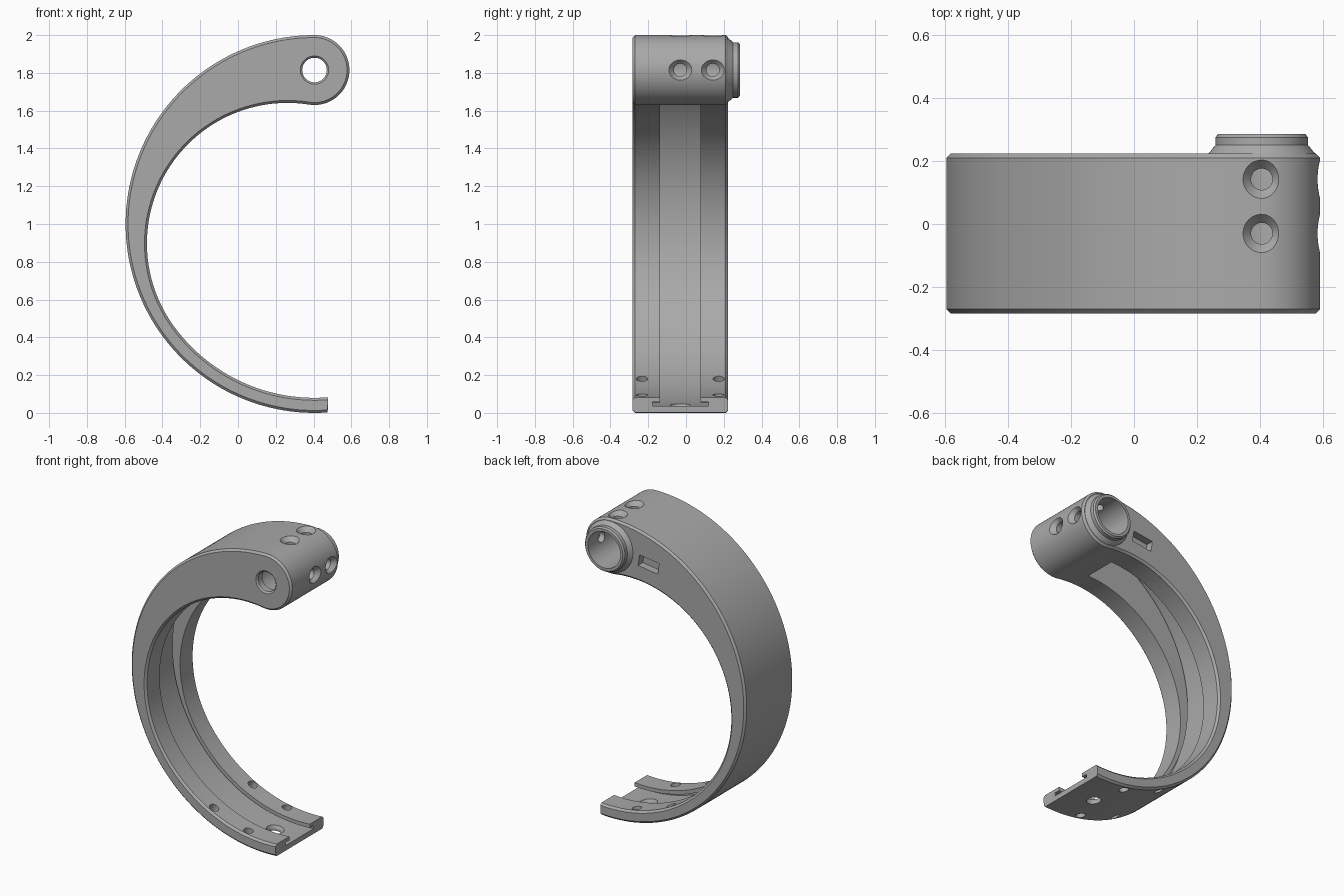
import bpy, bmesh
from math import radians, degrees, sin, cos, hypot, atan2
from mathutils import Vector, Matrix

if "Cube" in bpy.data.objects:
    bpy.data.objects.remove(bpy.data.objects["Cube"])

grey = bpy.data.materials.new("plain grey")
grey.use_nodes = True
colour = (0.4, 0.4, 0.4, 1)
grey.diffuse_color = colour
grey.node_tree.nodes["Principled BSDF"].inputs["Base Color"].default_value = colour

CX, CZ = 0.405, 1.0           # centre of the outer ring
HUB_Z, HUB_R = 1.815, 0.185   # pivot hub
IX, IZ = 0.262, 0.897         # centre of the upper inner arc
FRONT, BACK = -0.283, 0.223
MID = (FRONT + BACK) / 2
CHAMFER = 0.013


def arc(cx, cz, r, a0, a1, n):
    angles = [radians(a0 + (a1 - a0) * i / n) for i in range(n + 1)]
    return [(cx + r * cos(a), cz + r * sin(a)) for a in angles]


def loft(name, rings):
    """Closed solid through matching rings of points, with flat end caps."""
    bm = bmesh.new()
    rings = [[bm.verts.new(p) for p in ring] for ring in rings]
    n = len(rings[0])
    for a, b in zip(rings, rings[1:]):
        for i in range(n):
            j = (i + 1) % n
            bm.faces.new((a[i], a[j], b[j], b[i]))
    bm.faces.new(rings[0][::-1])
    bm.faces.new(rings[-1])
    bm.normal_update()
    if bm.calc_volume(signed=True) < 0:
        bmesh.ops.reverse_faces(bm, faces=bm.faces[:])
    mesh = bpy.data.meshes.new(name)
    bm.to_mesh(mesh)
    bm.free()
    mesh.materials.append(grey)
    ob = bpy.data.objects.new(name, mesh)
    bpy.context.scene.collection.objects.link(ob)
    return ob


def prism(name, pts, y0, y1):
    return loft(name, [[(x, y, z) for x, z in pts] for y in (y0, y1)])


def turned(name, base, axis, profile, n=48):
    """Solid of revolution from (distance, radius) stations along an axis."""
    rot = Vector(axis).to_track_quat('Z', 'Y').to_matrix().to_4x4()
    mat = Matrix.Translation(base) @ rot
    return loft(name, [[mat @ Vector((x, y, d)) for x, y in arc(0, 0, r, 0, 360 - 360 / n, n - 1)]
                       for d, r in profile])


def combine(target, tool, operation='DIFFERENCE'):
    """Boolean the tool into the target, using the first solver that succeeds."""
    mod = target.modifiers.new(tool.name, 'BOOLEAN')
    mod.operation, mod.object = operation, tool
    for solver in ('EXACT', 'MANIFOLD', 'FLOAT'):
        mod.solver = solver
        graph = bpy.context.evaluated_depsgraph_get()
        result = bpy.data.meshes.new_from_object(target.evaluated_get(graph))
        if len(result.polygons) > len(target.data.polygons) / 2:
            target.data = result
            break
    target.modifiers.remove(mod)
    bpy.data.objects.remove(tool)


def outline(inset):
    """Outer arc, round hub, tight upper inner arc, concentric lower arc."""
    hub_dist = hypot(CX - IX, HUB_Z - IZ)
    upper_r = hub_dist - HUB_R
    lower_r = upper_r + hypot(CX - IX, CZ - IZ)
    hub_angle = degrees(atan2(HUB_Z - IZ, CX - IX))
    join_angle = degrees(atan2(CZ - IZ, CX - IX)) + 180
    return (arc(CX, CZ, 1.0 - inset, 274, 90, 110)
            + arc(CX, HUB_Z, HUB_R - inset, 90, hub_angle - 180, 48)[1:]
            + arc(IX, IZ, upper_r + inset, hub_angle, join_angle, 72)[1:]
            + arc(CX, CZ, lower_r + inset, join_angle, 274.4, 36)[1:])


# Hook body with chamfered rims
body = loft("hook_body", [[(x, y, z) for x, z in outline(inset)] for y, inset in
                          ((FRONT, CHAMFER), (FRONT + CHAMFER, 0),
                           (BACK - CHAMFER, 0), (BACK, CHAMFER))])

# Raised collar at the back of the hub
collar = turned("collar", (CX, 0.1, HUB_Z), (0, 1, 0),
                [(0, 0.165), (0.11, 0.18), (0.15, 0.147), (0.175, 0.147), (0.185, 0.138)], 64)
combine(body, collar, 'UNION')

# T-shaped channel on the inside of the hook
for name, r0, r1, half in (("channel_mouth", 0.6, 0.96, 0.108),
                           ("channel_undercut", 0.945, 0.966, 0.148)):
    sector = arc(CX, CZ, r1, 104, 282, 110) + arc(CX, CZ, r0, 282, 104, 110)
    combine(body, prism(name, sector, MID - half, MID + half))

# Stepped pivot bore: wide from the back, narrow through the front
combine(body, turned("bore", (CX, 0.3, HUB_Z), (0, -1, 0),
                     [(0, 0.12), (0.53, 0.12)], 64))
combine(body, turned("front_hole", (CX, FRONT - 0.01, HUB_Z), (0, 1, 0),
                     [(0, 0.085), (0.02, 0.065), (0.15, 0.065)]))

# Countersunk set-screw holes on the top and the side of the hub
for axis in ((0, 0, 1), (1, 0, 0)):
    for y in (MID, 0.142):
        start = Vector((CX, y, HUB_Z)) + Vector(axis) * (HUB_R + 0.01)
        combine(body, turned("screw_hole", start, -Vector(axis),
                             [(0, 0.07), (0.04, 0.034), (0.15, 0.034)], 32))


# Holes through the lower tail: four pins and one centre screw
def tail_hole(angle, y, profile):
    out = Vector((-sin(radians(angle)), 0, -cos(radians(angle))))
    base = Vector((CX, y, CZ)) + out * 0.85
    combine(body, turned("tail_hole", base, out, profile, 32))


for angle in (10.3, 27):
    for side in (-1, 1):
        tail_hole(angle, MID + side * 0.203, [(0, 0.03), (0.2, 0.03)])
tail_hole(6.5, MID, [(0, 0.055), (0.115, 0.055), (0.135, 0.045), (0.2, 0.045)])

# Small rectangular pocket on the back face beside the hub
ca, sa = cos(radians(8)), sin(radians(8))
pocket = [(0.12 + u * ca - v * sa, 1.77 + u * sa + v * ca)
          for u, v in ((-0.073, -0.037), (0.073, -0.037), (0.073, 0.037), (-0.073, 0.037))]
combine(body, prism("pocket", pocket, BACK - 0.05, BACK + 0.05))

# Smooth curved walls, crisp edges
bpy.ops.object.select_all(action='DESELECT')
body.select_set(True)
bpy.context.view_layer.objects.active = body
bpy.ops.object.shade_smooth_by_angle(angle=radians(25))
